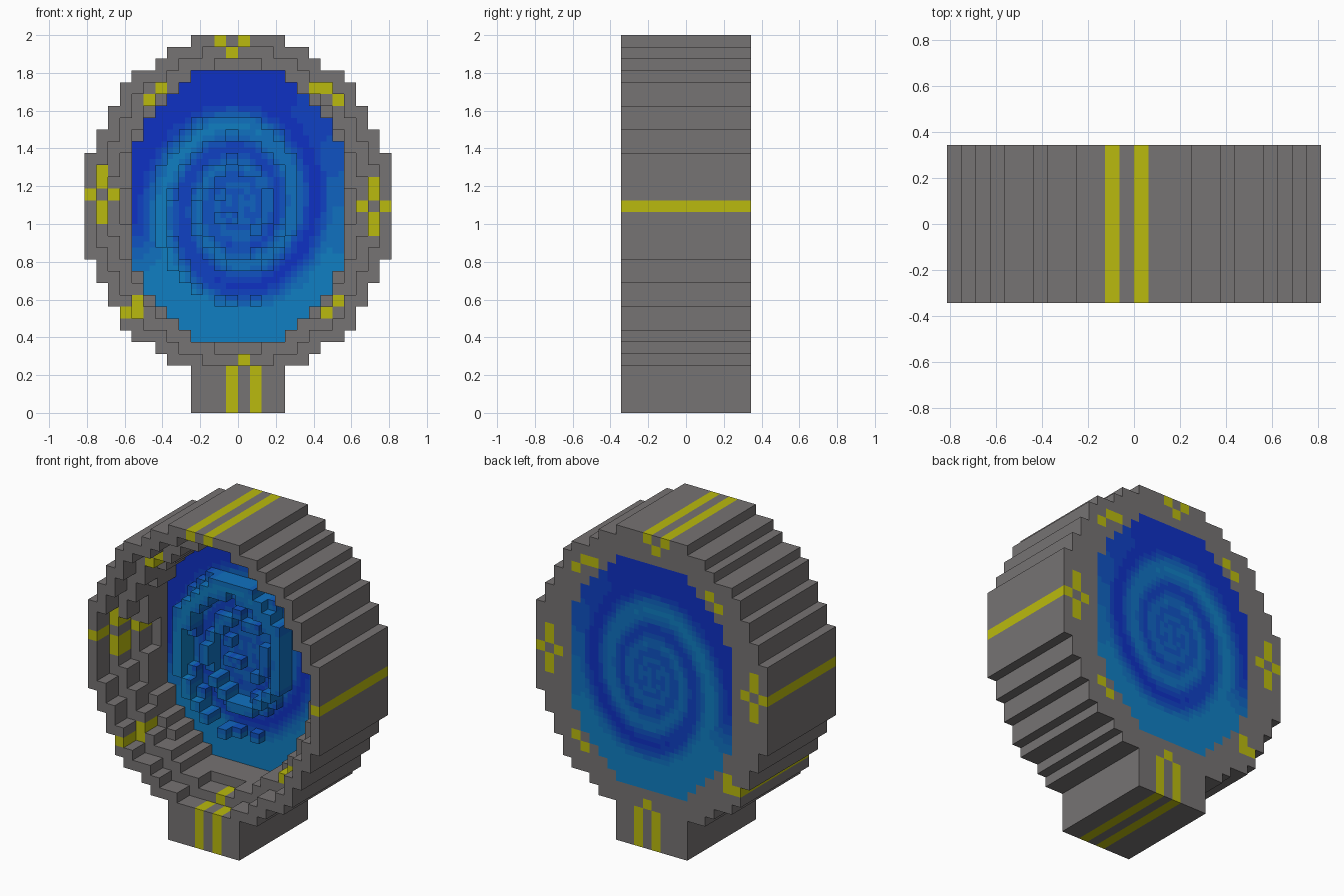
import bpy, bmesh, math

if "Cube" in bpy.data.objects:
    bpy.data.objects.remove(bpy.data.objects["Cube"])

U = 1 / 16            # block size
BACK = 5.5            # half of the depth, in blocks
MID = 17              # middle row of the ring


def material(name, rgb):
    lin = [((c / 255 + 0.055) / 1.055) ** 2.4 if c > 10 else c / 255 / 12.92 for c in rgb]
    m = bpy.data.materials.new(name)
    m.use_nodes = True
    m.diffuse_color = (*lin, 1)
    bsdf = next(n for n in m.node_tree.nodes if n.type == "BSDF_PRINCIPLED")
    bsdf.inputs["Base Color"].default_value = (*lin, 1)
    bsdf.inputs["Roughness"].default_value = 0.9
    return m


STONE = [material("stone grey", (118, 115, 115)), material("inlay yellow", (186, 186, 14))]
BLUES = [material(n, c) for n, c in (
    ("deep blue", (15, 49, 196)), ("dark blue", (16, 65, 195)), ("royal blue", (16, 82, 194)),
    ("mid blue", (16, 100, 192)), ("bright blue", (16, 113, 192)), ("light blue", (16, 126, 194)))]


def block_relief(name, cells, mats, size=1.0):
    """Columns running front to back; cells maps (x, z) to (depth from the front, colour)."""
    bm = bmesh.new()

    def quad(points, colour):
        f = bm.faces.new([bm.verts.new([c * U for c in p]) for p in points])
        f.material_index = colour

    for (i, k), (depth, colour) in cells.items():
        x0, x1, z0, z1 = i * size, (i + 1) * size, k * size, (k + 1) * size
        y0 = depth - BACK
        quad([(x0, y0, z0), (x1, y0, z0), (x1, y0, z1), (x0, y0, z1)], colour)
        quad([(x1, BACK, z0), (x0, BACK, z0), (x0, BACK, z1), (x1, BACK, z1)], colour)
        # walls, only where the neighbour is deeper or missing
        for di, dk, a, b in ((1, 0, (x1, z0), (x1, z1)), (-1, 0, (x0, z1), (x0, z0)),
                             (0, 1, (x1, z1), (x0, z1)), (0, -1, (x0, z0), (x1, z0))):
            side = cells.get((i + di, k + dk))
            y1 = side[0] - BACK if side else BACK
            if y1 > y0:
                quad([(a[0], y0, a[1]), (a[0], y1, a[1]),
                      (b[0], y1, b[1]), (b[0], y0, b[1])], colour)
    bmesh.ops.remove_doubles(bm, verts=bm.verts, dist=1e-5)
    bmesh.ops.dissolve_limit(bm, angle_limit=0.01, verts=bm.verts, edges=bm.edges,
                             delimit={"MATERIAL"})
    me = bpy.data.meshes.new(name)
    bm.to_mesh(me)
    bm.free()
    for m in mats:
        me.materials.append(m)
    ob = bpy.data.objects.new(name, me)
    bpy.context.collection.objects.link(ob)
    return ob


# Half widths of the ring and its opening, by distance from the middle row
OUTER = [13] * 5 + [12, 12, 11, 11, 10, 10, 9, 7, 6, 4]
INNER = [9] * 6 + [8, 8, 7, 6, 5, 4]


def inside(profile, i, k):
    r = abs(k - MID)
    return r < len(profile) and -profile[r] <= i < profile[r]


def layer(i, k):
    """Number of blocks between this one and the outer edge."""
    n = 0
    while all(inside(OUTER, i + a, k + b)
              for a in range(-n - 1, n + 2) for b in range(-n - 1, n + 2)):
        n += 1
    return n


# Yellow inlays that run through the ring
INLAY = {(-2, 31), (0, 31), (-1, 30), (0, 4),
         (-7, 27), (-8, 26), (6, 27), (7, 27), (8, 26),
         (-10, 8), (-9, 8), (-9, 9), (8, 9), (7, 8)}
for cx, cz in ((-12, 18), (11, 17)):
    INLAY |= {(cx - 1, cz), (cx + 1, cz)} | {(cx, cz + d) for d in (-2, -1, 1, 2)}

# Stepped ring, sinking two blocks per layer towards the opening
ring = {(i, k): (min(2 * layer(i, k), 6), int((i, k) in INLAY))
        for i in range(-13, 13) for k in range(4, 32)
        if inside(OUTER, i, k) and not inside(INNER, i, k)}
block_relief("ring_frame", ring, STONE)

# Foot with two stripes
foot = {(i, k): (0, int(i in (-1, 1))) for i in range(-4, 4) for k in range(4)}
block_relief("foot", foot, STONE)


def swirl(x, z):
    """Brightness from -1 to 1 of a spiral that tightens clockwise, and its radius."""
    rho = max(math.hypot(x / 0.82, z), 0.3)
    u = ((math.pi - math.atan2(z, x)) / math.tau) % 1
    clamp = lambda t: min(max(t, 0), 1)
    rim = -0.5 * clamp((u - 0.25) / 0.4) - 0.5 * clamp((u - 0.88) / 0.12)
    w = max(math.log(11 / rho) / 0.66 - u, rim)
    return -math.cos(math.tau * w) * min(1, rho / 8), rho


# Swirl: raised in steps along the bright arm, coloured on a finer grid
pool = {}
for i in range(-9, 9):
    for k in range(6, 29):
        if not inside(INNER, i, k):
            continue
        v, rho = swirl(i + 0.5, k - MID)
        depth = 7
        if rho < 8.5 and v > 0.1:
            depth = 5 if v > 0.45 else 6
        for a in range(2):
            for b in range(2):
                tone, _ = swirl(i + 0.25 + a / 2, k - MID - 0.25 + b / 2)
                pool[2 * i + a, 2 * k + b] = (depth, round((tone + 1) * 2.5))
block_relief("swirl", pool, BLUES, 0.5)
